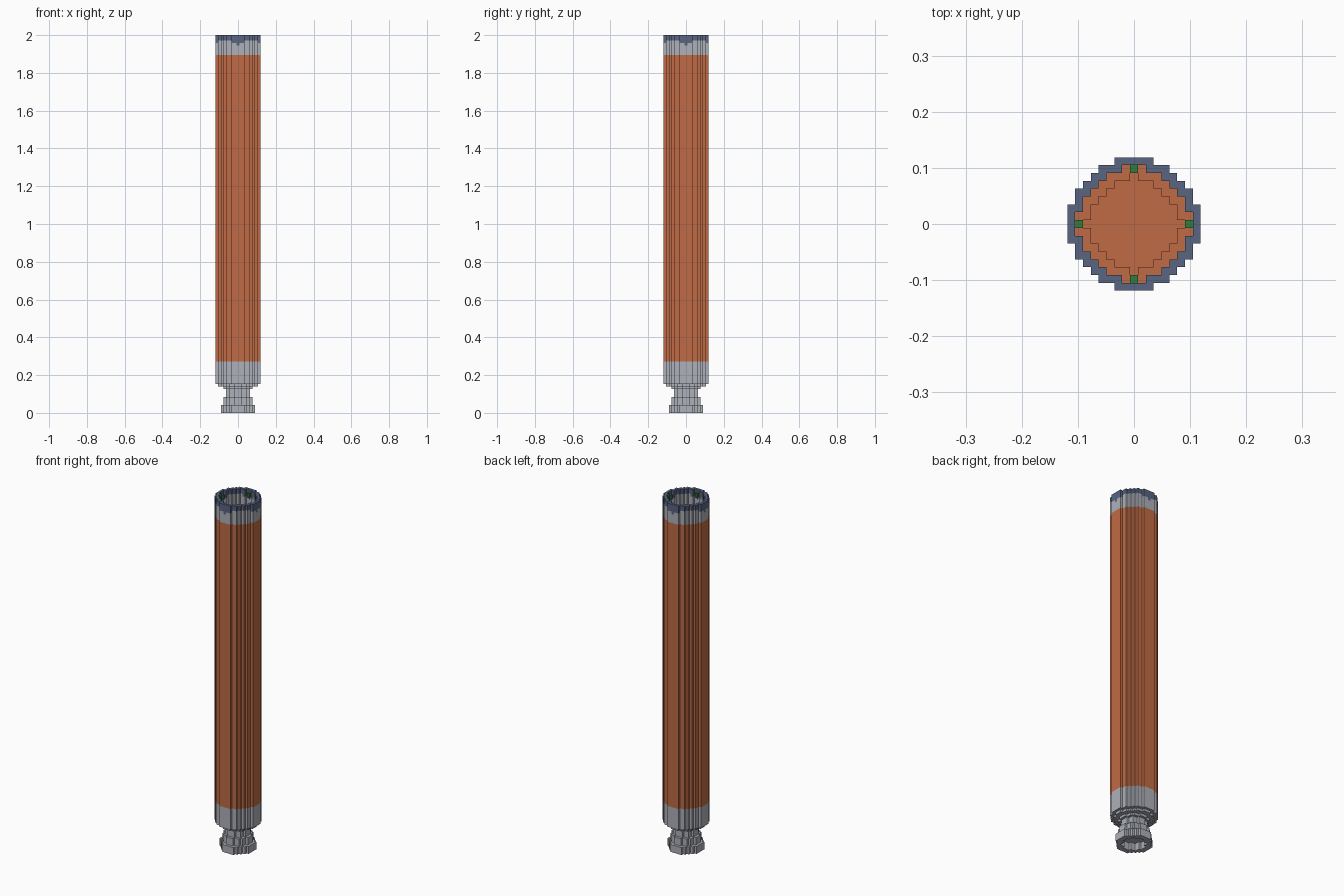
import bpy, bmesh

cube = bpy.data.objects.get("Cube")
if cube:
    bpy.data.objects.remove(cube, do_unlink=True)

V = 2 / 143  # width of one block


def material(name, rgb):
    m = bpy.data.materials.new(name)
    m.use_nodes = True
    m.diffuse_color = (*rgb, 1)
    bsdf = next(n for n in m.node_tree.nodes if n.type == 'BSDF_PRINCIPLED')
    bsdf.inputs["Base Color"].default_value = (*rgb, 1)
    return m


GREY = material("light grey", (0.42, 0.44, 0.49))
ORANGE = material("copper orange", (0.52, 0.147, 0.059))
BLUE = material("slate blue", (0.098, 0.13, 0.22))
GREEN = material("green", (0.035, 0.20, 0.045))


def disc(r):
    """Block cells of a stepped disc, r blocks either side of the centre."""
    span = range(-r, r + 1)
    return {(x, y) for x in span for y in span if x * x + y * y <= (r + 0.33) ** 2}


def erode(cells):
    """Remove the outermost ring of blocks."""
    near = [(i, j) for i in (-1, 0, 1) for j in (-1, 0, 1)]
    return {(x, y) for x, y in cells if all((x + i, y + j) in cells for i, j in near)}


def slab(name, z0, z1, cells, mats, below=frozenset(), above=frozenset(), rule=None):
    """Extrude cells from z0 to z1; caps touching a neighbouring slab stay open."""
    bm = bmesh.new()
    verts = {}

    def face(points, index):
        loop = []
        for p in points:
            if p not in verts:
                verts[p] = bm.verts.new((p[0] * V, p[1] * V, p[2]))
            loop.append(verts[p])
        bm.faces.new(loop).material_index = index

    for x, y in sorted(cells):
        index = rule(x, y) if rule else 0
        a, b, c, d = x - 0.5, x + 0.5, y - 0.5, y + 0.5
        corners = [(a, c), (b, c), (b, d), (a, d)]
        if (x, y) not in above:
            face([(*p, z1) for p in corners], index)
        if (x, y) not in below:
            face([(*p, z0) for p in reversed(corners)], index)
        # outward walls: front, right, back, left
        for k, (i, j) in enumerate([(0, -1), (1, 0), (0, 1), (-1, 0)]):
            if (x + i, y + j) not in cells:
                p, q = corners[k], corners[(k + 1) % 4]
                face([(*p, z0), (*q, z0), (*q, z1), (*p, z1)], index)
    mesh = bpy.data.meshes.new(name)
    bm.to_mesh(mesh)
    bm.free()
    for m in mats:
        mesh.materials.append(m)
    bpy.context.collection.objects.link(bpy.data.objects.new(name, mesh))


def notch(half):
    """Blue near the four axes, grey elsewhere."""
    return lambda x, y: 1 if min(abs(x), abs(y)) <= half else 0


body = disc(8)
bore = erode(body)
rim = body - bore

# Stacked sections from the foot to the open top
layers = [
    ("foot_ring", 0.0, 0.042, disc(6) - disc(4), [GREY], None),
    ("foot_step", 0.042, 0.084, disc(5), [GREY], None),
    ("neck", 0.084, 0.126, disc(4), [GREY], None),
    ("collar", 0.126, 0.14, disc(5), [GREY], None),
    ("body_underside", 0.14, 0.154, bore, [GREY], None),
    ("lower_band", 0.154, 0.273, body, [GREY], None),
    ("main_tube", 0.273, 1.88, body, [ORANGE], None),
    ("bore_ledge", 1.88, 1.894, body - erode(bore), [ORANGE], None),
    ("upper_band", 1.894, 1.944, rim, [GREY], None),
    ("notch_tips", 1.944, 1.958, rim, [GREY, BLUE], notch(0)),
    ("notch_bases", 1.958, 1.972, rim, [GREY, BLUE], notch(2)),
    ("top_rim", 1.972, 2.0, rim, [BLUE], None),
]
for n, (name, z0, z1, cells, mats, rule) in enumerate(layers):
    below = layers[n - 1][3] if n else set()
    above = layers[n + 1][3] if n + 1 < len(layers) else set()
    slab(name, z0, z1, cells, mats, below, above, rule)

# Four small green studs inside the mouth
slab("green_studs", 1.958, 1.986, {(0, 7), (7, 0), (0, -7), (-7, 0)}, [GREEN])
